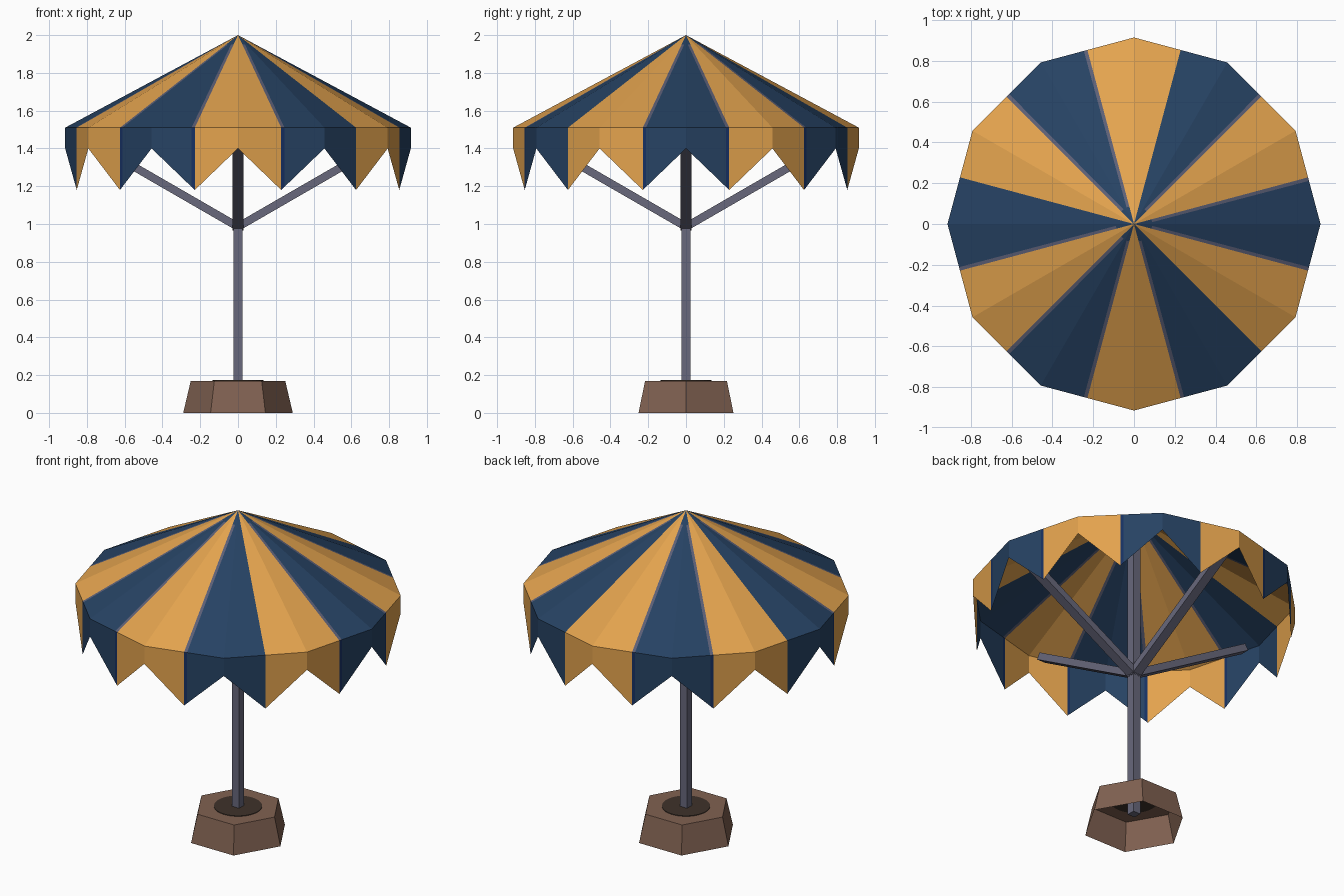
import bpy
import math
from mathutils import Vector

if "Cube" in bpy.data.objects:
    bpy.data.objects.remove(bpy.data.objects["Cube"])


def material(name, rgb):
    lin = [((c / 255 + 0.055) / 1.055) ** 2.4 for c in rgb]
    m = bpy.data.materials.new(name)
    m.diffuse_color = (*lin, 1)
    m.use_nodes = True
    m.node_tree.nodes["Principled BSDF"].inputs["Base Color"].default_value = m.diffuse_color
    return m


ORANGE = material("orange cloth", (227, 163, 78))
NAVY = material("navy cloth", (38, 66, 99))
SEAM = material("seam grey blue", (92, 95, 118))
DEEP = material("deep blue edge", (22, 48, 98))
METAL = material("grey metal", (104, 104, 124))
BROWN = material("brown base", (128, 97, 81))
DARK = material("dark brown", (62, 50, 42))


def add_mesh(name, verts, faces, mats, idx=None):
    me = bpy.data.meshes.new(name)
    me.from_pydata([tuple(v) for v in verts], [], faces)
    for m in mats:
        me.materials.append(m)
    if idx:
        me.polygons.foreach_set("material_index", idx)
    me.update()
    ob = bpy.data.objects.new(name, me)
    bpy.context.collection.objects.link(ob)
    return ob


def box(name, size, loc, rot, mat):
    bpy.ops.mesh.primitive_cube_add(size=1, location=loc, rotation=rot)
    ob = bpy.context.object
    ob.name = name
    ob.scale = size
    ob.data.materials.append(mat)
    return ob


def polar(r, deg, z):
    a = math.radians(deg)
    return Vector((r * math.cos(a), r * math.sin(a), z))


# Canopy and zigzag valance: 12 sides, stripes change at the side midpoints
R, RIM, NOTCH, TIP = 0.915, 1.51, 1.40, 1.18
APO = R * math.cos(math.radians(15))
apex = Vector((0, 0, 2.0))
seam_angles = {15, 45, 105, 135, 195, 225, 255, 285, 345}
roof = ([], [], [])
valance = ([], [], [])


def poly(part, pts, mat, flip):
    verts, faces, idx = part
    n = len(verts)
    verts.extend(pts)
    ids = list(range(n, n + len(pts)))
    faces.append(ids[::-1] if flip else ids)
    idx.append(mat)


for k in range(12):
    stripe = 1 if k % 2 == 0 else 0
    for side in (1, -1):
        flip = side < 0
        edge_deg = (30 * k + 15 * side) % 360
        corner = polar(R, 30 * k, RIM)
        mid = polar(APO, edge_deg, RIM)
        notch = polar(R, 30 * k, NOTCH)
        tip = polar(APO, edge_deg, TIP)
        if stripe and edge_deg in seam_angles:
            # narrow seam along the edge of the navy stripe
            s = mid.lerp(corner, 0.075)
            b0 = apex.lerp(mid, 0.1)
            s0 = b0 + (s - mid) * 0.8
            poly(roof, [apex, corner, s, s0], 1, flip)
            poly(roof, [apex, s0, b0], 1, flip)
            poly(roof, [s0, s, mid, b0], 2, flip)
            t = tip.lerp(notch, 0.075)
            poly(valance, [corner, notch, t, s], 1, flip)
            poly(valance, [s, t, tip, mid], 2, flip)
        else:
            poly(roof, [apex, corner, mid], stripe, flip)
            poly(valance, [corner, notch, tip, mid], stripe, flip)
add_mesh("canopy", roof[0], roof[1], [ORANGE, NAVY, SEAM], roof[2])
add_mesh("valance", valance[0], valance[1], [ORANGE, NAVY, DEEP], valance[2])

# Square pole
box("pole", (0.05, 0.05, 1.90), (0, 0, 1.03), (0, 0, 0), METAL)

# Four struts rising at 30 degrees
tilt, reach, start = math.radians(30), 0.80, 0.985
for i in range(4):
    c = polar(reach / 2, 90 * i, start + reach / 2 * math.tan(tilt))
    box(f"strut_{i + 1}", (reach / math.cos(tilt), 0.058, 0.042), c,
        (0, -tilt, math.radians(90 * i)), METAL)

# Hollow six-sided base, open below
verts = [polar(0.29, 60 * i, 0) for i in range(6)] + [polar(0.25, 60 * i, 0.17) for i in range(6)]
faces = [(i, (i + 1) % 6, 6 + (i + 1) % 6, 6 + i) for i in range(6)] + [tuple(range(6, 12))]
add_mesh("base", verts, faces, [BROWN])

# Dark disc round the foot of the pole
bpy.ops.mesh.primitive_cylinder_add(vertices=32, radius=0.135, depth=0.007, location=(0, 0, 0.17))
bpy.context.object.name = "base_disc"
bpy.context.object.data.materials.append(DARK)
